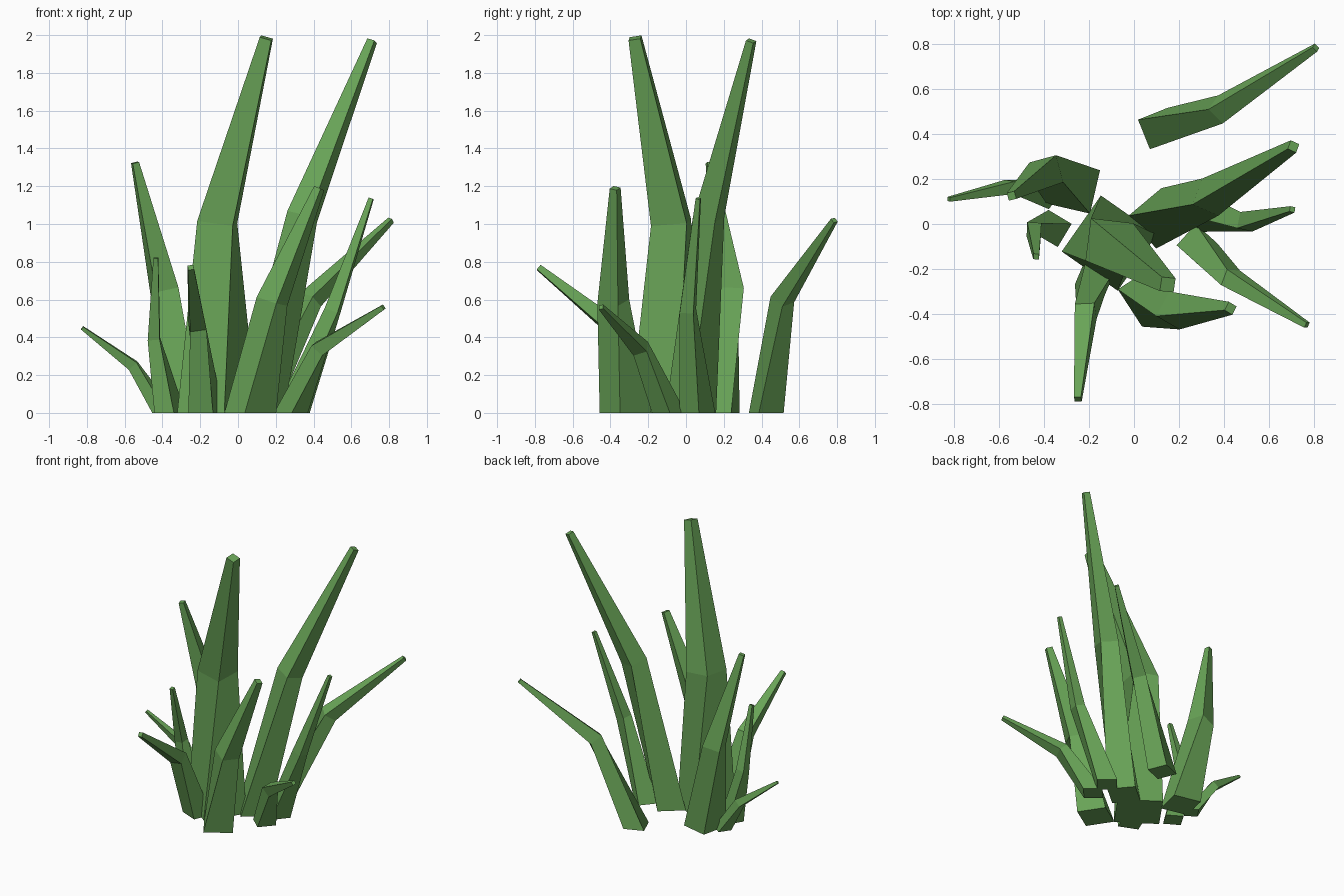
import bpy, bmesh, math
from mathutils import Vector, Matrix

if "Cube" in bpy.data.objects:
    bpy.data.objects.remove(bpy.data.objects["Cube"])

green = bpy.data.materials.new("leaf green")
green.diffuse_color = (0.14, 0.37, 0.095, 1)
green.use_nodes = True
green.node_tree.nodes["Principled BSDF"].inputs["Base Color"].default_value = green.diffuse_color


def blade(name, base, mid, tip, radii, angle):
    """Four-sided tapering blade: flat base, one bend, blunt tip, slight twist."""
    pts = [Vector((*base, 0)), Vector(mid), Vector(tip)]
    lower, upper = (pts[1] - pts[0]).normalized(), (pts[2] - pts[1]).normalized()
    normals = [Vector((0, 0, 1)), (lower + upper).normalized(), upper]
    bm = bmesh.new()
    rings = []
    for p, n, r, twist in zip(pts, normals, radii, (0, 28, 28)):
        tilt = Vector((0, 0, 1)).rotation_difference(n).to_matrix()
        rot = tilt @ Matrix.Rotation(math.radians(angle + twist), 3, 'Z')
        rings.append([bm.verts.new(p + rot @ Vector((r * math.cos(k * math.pi / 2),
                                                     r * math.sin(k * math.pi / 2), 0)))
                      for k in range(4)])
    for a, b in zip(rings, rings[1:]):
        for k in range(4):
            j = (k + 1) % 4
            bm.faces.new((a[k], a[j], b[j], b[k]))
    bm.faces.new(rings[0][::-1])
    bm.faces.new(rings[-1])
    mesh = bpy.data.meshes.new(name)
    bm.to_mesh(mesh)
    bm.free()
    mesh.materials.append(green)
    bpy.context.collection.objects.link(bpy.data.objects.new(name, mesh))


# Tall blades
blade("centre_blade", (-.11, -.085), (-.11, -.08, 1.01), (.15, -.27, 1.985), (.215, .135, .045), 10)
blade("tall_right_blade", (.11, .025), (.34, .12, 1.04), (.71, .345, 1.97), (.135, .09, .03), -5)
blade("left_blade", (-.27, .165), (-.39, .23, .65), (-.545, .125, 1.325), (.14, .088, .025), 32)
# Medium blades
blade("front_right_blade", (.065, -.32), (.18, -.385, .59), (.43, -.375, 1.19), (.14, .088, .03), -12)
blade("slim_right_blade", (.285, .06), (.5, .01, .54), (.705, .065, 1.135), (.095, .052, .017), 5)
blade("back_right_blade", (.11, .425), (.385, .51, .6), (.81, .785, 1.02), (.1, .065, .02), -23)
# Short outer blades
blade("front_blade", (-.17, -.23), (-.215, -.39, .46), (-.25, -.78, .77), (.1, .062, .022), 22)
blade("low_right_blade", (.28, -.09), (.43, -.24, .34), (.77, -.45, .56), (.09, .055, .018), 3)
blade("small_left_blade", (-.36, -.02), (-.445, -.025, .39), (-.435, -.145, .82), (.085, .045, .018), 14)
blade("low_left_blade", (-.39, .13), (-.555, .165, .25), (-.825, .11, .45), (.065, .04, .013), 10)
